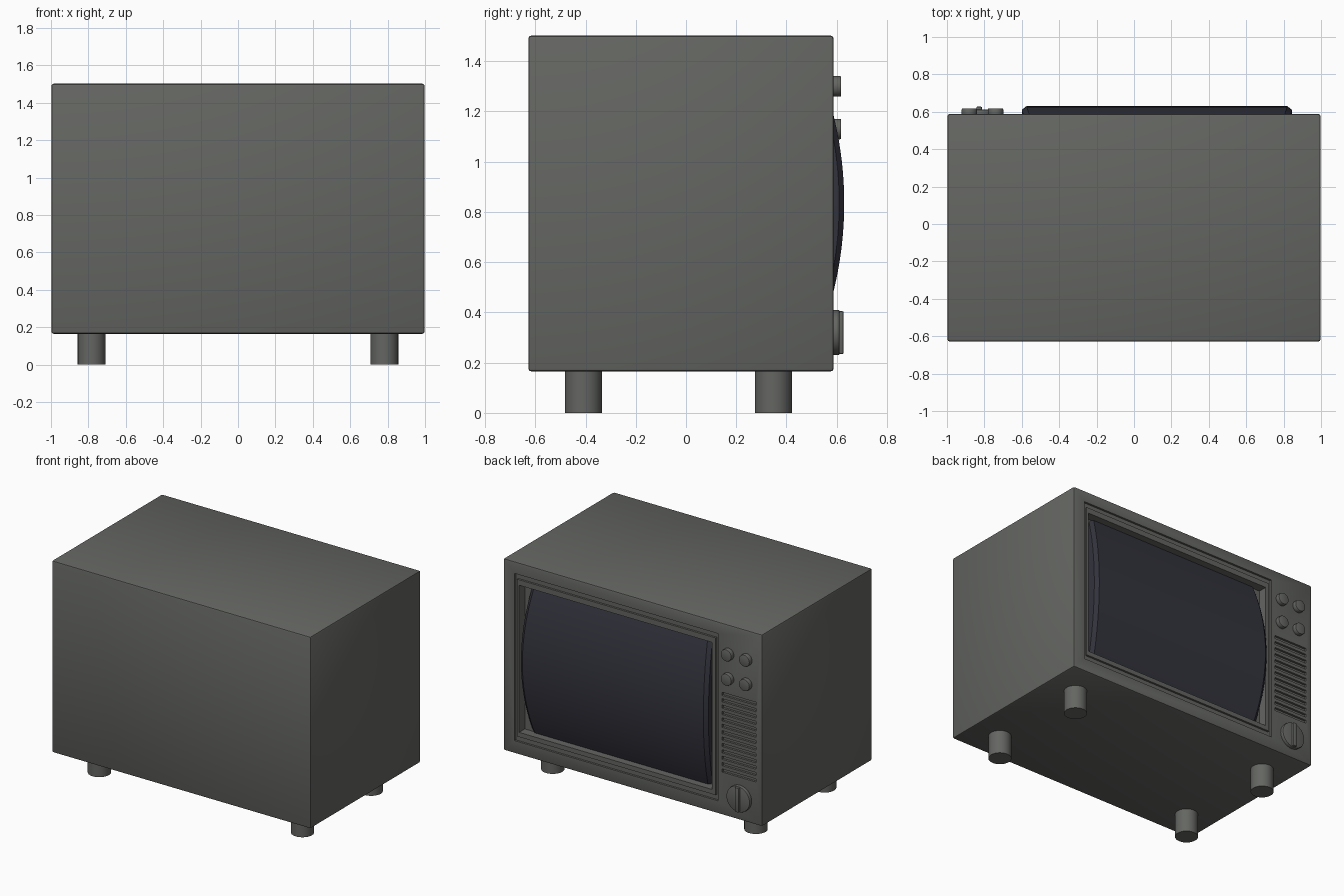
import bpy, bmesh, math
from mathutils import Matrix, Vector

if "Cube" in bpy.data.objects:
    bpy.data.objects.remove(bpy.data.objects["Cube"], do_unlink=True)


def material(name, rgb):
    m = bpy.data.materials.new(name)
    m.use_nodes = True
    m.diffuse_color = (*rgb, 1)
    bsdf = m.node_tree.nodes["Principled BSDF"]
    bsdf.inputs["Base Color"].default_value = (*rgb, 1)
    bsdf.inputs["Roughness"].default_value = 0.6
    return m


GREY = material("cabinet grey", (0.128, 0.133, 0.122))
GLASS = material("dark screen glass", (0.033, 0.033, 0.047))
FACE = 0.588   # plane of the control side


def finish(name, bm, mat):
    bmesh.ops.recalc_face_normals(bm, faces=bm.faces)
    mesh = bpy.data.meshes.new(name)
    bm.to_mesh(mesh)
    bm.free()
    ob = bpy.data.objects.new(name, mesh)
    bpy.context.collection.objects.link(ob)
    mesh.materials.append(mat)
    activate(ob)
    bpy.ops.object.shade_smooth_by_angle(angle=math.radians(30))
    return ob


def activate(ob):
    bpy.ops.object.select_all(action='DESELECT')
    ob.select_set(True)
    bpy.context.view_layer.objects.active = ob


def box(name, lo, hi, mat=GREY, bevel=0, segments=2):
    lo, hi = Vector(lo), Vector(hi)
    bm = bmesh.new()
    bmesh.ops.create_cube(bm, size=1, matrix=Matrix.Translation((lo + hi) / 2)
                          @ Matrix.Diagonal((*(hi - lo), 1)))
    if bevel:
        bmesh.ops.bevel(bm, geom=bm.edges[:], offset=bevel,
                        segments=segments, profile=0.5, affect='EDGES')
    return finish(name, bm, mat)


def cylinder(name, centre, radius, depth, along_y=False, bevel=0):
    turn = Matrix.Rotation(math.radians(90), 4, 'X') if along_y else Matrix()
    bm = bmesh.new()
    bmesh.ops.create_cone(bm, cap_ends=True, segments=32, radius1=radius,
                          radius2=radius, depth=depth,
                          matrix=Matrix.Translation(centre) @ turn)
    if bevel:
        rims = [e for e in bm.edges if any(len(f.verts) > 4 for f in e.link_faces)]
        bmesh.ops.bevel(bm, geom=rims, offset=bevel, segments=2,
                        profile=0.5, affect='EDGES')
    return finish(name, bm, GREY)


def cut(target, lo, hi):
    cutter = box("cutter", lo, hi)
    cutter.hide_render = True
    mod = target.modifiers.new("cut", 'BOOLEAN')
    mod.operation, mod.solver, mod.object = 'DIFFERENCE', 'EXACT', cutter
    activate(target)
    bpy.ops.object.modifier_apply(modifier=mod.name)
    bpy.data.objects.remove(cutter, do_unlink=True)


# Cabinet with screen opening, surrounding groove and speaker slots
cabinet = box("cabinet", (-0.998, -0.628, 0.165), (0.998, FACE, 1.502), bevel=0.012)
OUT = FACE + 0.1
X0, X1, Z0, Z1 = -0.612, 0.875, 0.322, 1.347
cut(cabinet, (X0, 0.525, Z0), (X1, OUT, Z1))

GX0, GX1, GZ0, GZ1 = -0.66, 0.91, 0.255, 1.42
WIDE, THIN, GROOVE = 0.035, 0.02, FACE - 0.014
cut(cabinet, (GX0, GROOVE, GZ0), (GX1, OUT, GZ0 + WIDE))
cut(cabinet, (GX0, GROOVE, GZ1 - WIDE), (GX1, OUT, GZ1))
cut(cabinet, (GX0, GROOVE, GZ0 + WIDE / 2), (GX0 + THIN, OUT, GZ1 - WIDE / 2))
cut(cabinet, (GX1 - THIN, GROOVE, GZ0 + WIDE / 2), (GX1, OUT, GZ1 - WIDE / 2))

SLOTS = 13
for i in range(SLOTS):
    z = 0.475 + i * 0.0445
    cut(cabinet, (-0.95, FACE - 0.015, z - 0.011), (-0.69, OUT, z + 0.011))
activate(cabinet)
bpy.ops.object.shade_smooth_by_angle(angle=math.radians(30))

# Screen: a vertical arc swept sideways with chamfered, slightly barrelled ends
bm = bmesh.new()
ROWS, RADIUS, MID = 24, 1.46, (Z0 + Z1) / 2
rows = []
for i in range(ROWS + 1):
    t = 2 * i / ROWS - 1
    z = MID + t * (Z1 - Z0) / 2
    y = 0.63 - RADIUS + math.sqrt(RADIUS ** 2 - (z - MID) ** 2)
    left, right = -0.6 + 0.03 * t * t, 0.845 - 0.03 * t * t
    outline = [(left, 0.5), (left, y - 0.02), (left + 0.025, y),
               (right - 0.025, y), (right, y - 0.02), (right, 0.5)]
    rows.append([bm.verts.new((px, py, z)) for px, py in outline])
for a, b in zip(rows, rows[1:]):
    for j in range(len(a)):
        k = (j + 1) % len(a)
        bm.faces.new((a[j], a[k], b[k], b[j]))
bm.faces.new(rows[0])
bm.faces.new(rows[-1])
finish("screen", bm, GLASS)

# Four small knobs
for x in (-0.88, -0.74):
    for z in (1.13, 1.30):
        cylinder("control_knob", (x, FACE + 0.01, z), 0.041, 0.04, True, 0.005)

# Tuning dial with grip ridge
cylinder("tuning_dial", (-0.828, FACE + 0.005, 0.32), 0.09, 0.036, True, 0.004)
box("dial_grip", (-0.843, FACE, 0.235), (-0.813, 0.627, 0.405), bevel=0.004)

# Feet
for x in (-0.783, 0.783):
    for y in (-0.408, 0.348):
        cylinder("foot", (x, y, 0.09), 0.074, 0.18)
